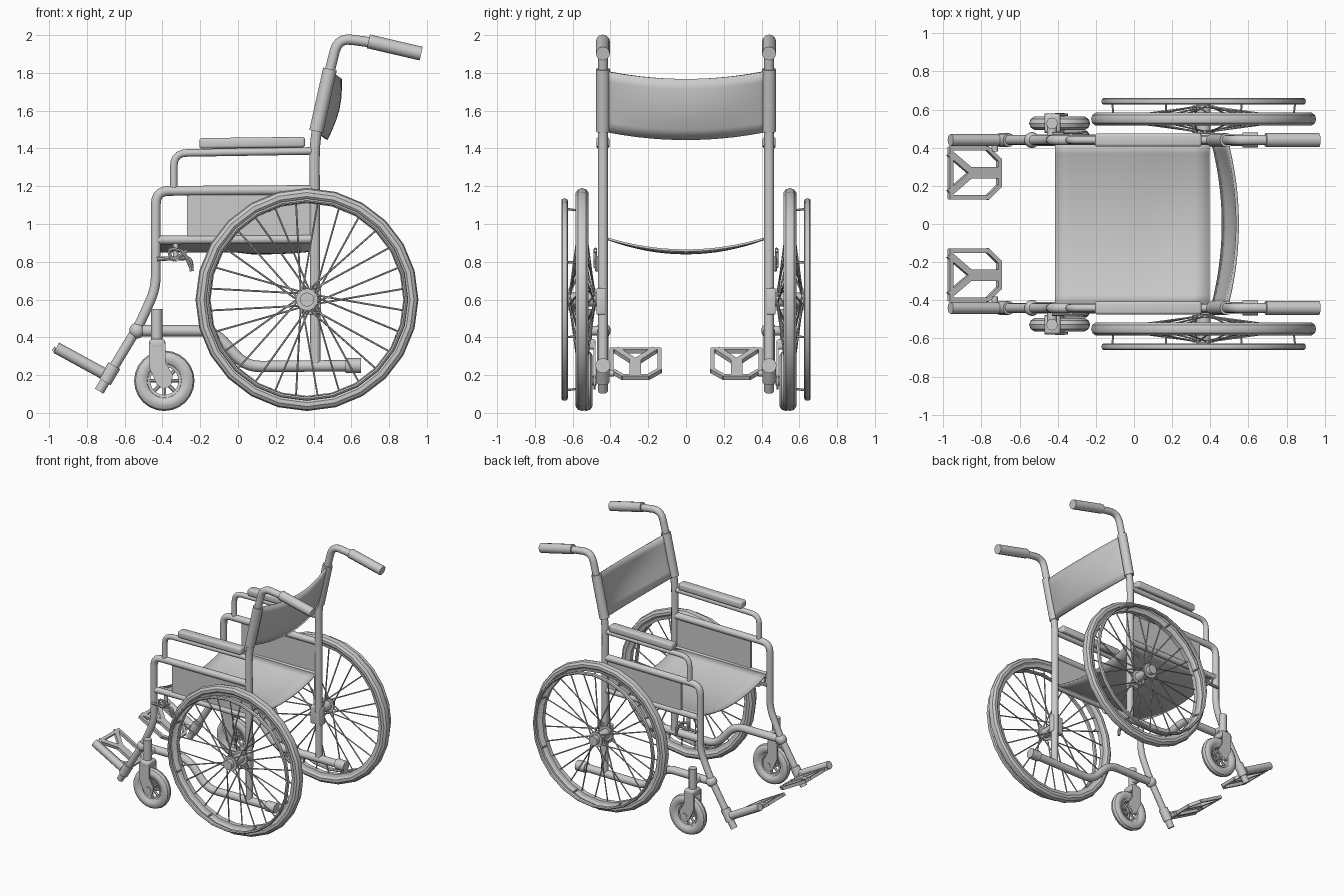
import bpy, bmesh, math
from mathutils import Vector, Matrix

if "Cube" in bpy.data.objects:
    bpy.data.objects.remove(bpy.data.objects["Cube"])

grey = bpy.data.materials.new("plain_grey")
grey.use_nodes = True
COLOUR = (0.6, 0.6, 0.6, 1)
grey.diffuse_color = COLOUR
grey.node_tree.nodes["Principled BSDF"].inputs["Base Color"].default_value = COLOUR

SIDE = 0.44     # y of the side frames


def finish(name, bm, mirror=True, angle=35):
    bmesh.ops.recalc_face_normals(bm, faces=bm.faces)
    mesh = bpy.data.meshes.new(name)
    bm.to_mesh(mesh)
    bm.free()
    mesh.materials.append(grey)
    ob = bpy.data.objects.new(name, mesh)
    bpy.context.collection.objects.link(ob)
    bpy.ops.object.select_all(action='DESELECT')
    ob.select_set(True)
    bpy.context.view_layer.objects.active = ob
    bpy.ops.object.shade_smooth_by_angle(angle=math.radians(angle))
    if mirror:
        mod = ob.modifiers.new("both_sides", 'MIRROR')
        mod.use_axis = (False, True, False)
    return ob


def fillet(pts, radius):
    """Round the inner corners of a polyline."""
    out = [pts[0]]
    for a, p, b in zip(pts, pts[1:], pts[2:]):
        d = min(radius, (a - p).length * 0.48, (b - p).length * 0.48)
        s, e = p + (a - p).normalized() * d, p + (b - p).normalized() * d
        for i in range(6):
            t = i / 5
            out.append(s * (1 - t) ** 2 + p * 2 * t * (1 - t) + e * t * t)
    return out + [pts[-1]]


def tube(name, pts, r, bend=0.08, sides=12, y=SIDE):
    """Bent tube through (x, z) points in the plane of a side frame."""
    path = fillet([Vector((x, y, z)) for x, z in pts], bend)
    bm = bmesh.new()
    rings = []
    across = Vector((0, 1, 0))
    for i, p in enumerate(path):
        along = (path[min(i + 1, len(path) - 1)] - path[max(i - 1, 0)]).normalized()
        up = along.cross(across)
        rings.append([bm.verts.new(p + r * (math.cos(a) * across + math.sin(a) * up))
                      for a in (math.tau * k / sides for k in range(sides))])
    for a, b in zip(rings, rings[1:]):
        for k in range(sides):
            j = (k + 1) % sides
            bm.faces.new((a[k], a[j], b[j], b[k]))
    bm.faces.new(rings[0])
    bm.faces.new(rings[-1])
    return finish(name, bm)


def rods(name, items, sides=12):
    """Straight cylinders, each given as start, end, radius."""
    bm = bmesh.new()
    for a, b, r in items:
        a, b = Vector(a), Vector(b)
        m = Matrix.Translation((a + b) / 2) @ (b - a).to_track_quat('Z', 'Y').to_matrix().to_4x4()
        bmesh.ops.create_cone(bm, cap_ends=True, segments=sides, radius1=r, radius2=r,
                              depth=(b - a).length, matrix=m)
    return finish(name, bm)


def box(name, lo, hi, bevel=0.0, tilt=0.0):
    lo, hi = Vector(lo), Vector(hi)
    bm = bmesh.new()
    m = Matrix.Translation((lo + hi) / 2) @ Matrix.Rotation(tilt, 4, 'Y') @ Matrix.Diagonal((*(hi - lo), 1))
    bmesh.ops.create_cube(bm, size=1, matrix=m)
    if bevel:
        bmesh.ops.bevel(bm, geom=bm.edges[:], offset=bevel, segments=3, affect='EDGES', profile=0.5)
    return finish(name, bm)


def lathe(name, centre, profile, segs=24):
    """Closed (radius, y offset) loop turned about a sideways axle."""
    bm = bmesh.new()
    c = Vector(centre)
    rings = []
    for i in range(segs):
        a = math.tau * i / segs
        rings.append([bm.verts.new(c + Vector((r * math.cos(a), y, r * math.sin(a)))) for r, y in profile])
    n = len(profile)
    for i in range(segs):
        a, b = rings[i], rings[(i + 1) % segs]
        for k in range(n):
            j = (k + 1) % n
            bm.faces.new((a[k], a[j], b[j], b[k]))
    return finish(name, bm)


def oval(r, dr, dy, n=10):
    return [(r + dr * math.cos(math.tau * k / n), dy * math.sin(math.tau * k / n)) for k in range(n)]


def ball(name, centre, r):
    bm = bmesh.new()
    bmesh.ops.create_uvsphere(bm, u_segments=14, v_segments=8, radius=r, matrix=Matrix.Translation(centre))
    return finish(name, bm)


def sheet(name, point, nu, nv, thick):
    """Cloth panel from a point function of u, v in 0..1, made solid."""
    bm = bmesh.new()
    g = [[bm.verts.new(point(i / nu, j / nv)) for j in range(nv + 1)] for i in range(nu + 1)]
    for i in range(nu):
        for j in range(nv):
            bm.faces.new((g[i][j], g[i + 1][j], g[i + 1][j + 1], g[i][j + 1]))
    ob = finish(name, bm, mirror=False)
    mod = ob.modifiers.new("thickness", 'SOLIDIFY')
    mod.thickness = thick
    mod.offset = 0


# Side frames
tube("back_post", [(0.41, 0.25), (0.405, 1.45), (0.49, 1.83), (0.53, 1.985), (0.68, 1.965), (0.75, 1.95)], 0.027, 0.11)
tube("back_sleeve", [(0.414, 1.49), (0.487, 1.82)], 0.037)
tube("push_grip", [(0.69, 1.967), (0.97, 1.902)], 0.037)
tube("front_frame", [(0.4, 1.18), (-0.435, 1.175), (-0.435, 0.66), (-0.52, 0.47), (-0.735, 0.115)], 0.026, 0.07)
tube("seat_rail", [(-0.43, 0.915), (0.4, 0.92)], 0.023)
tube("lower_frame", [(-0.54, 0.435), (-0.13, 0.435), (0.04, 0.245), (0.6, 0.25)], 0.03, 0.08)
tube("lower_frame_cap", [(0.57, 0.25), (0.65, 0.25)], 0.04)
tube("armrest_tube", [(-0.34, 1.18), (-0.34, 1.375), (0.4, 1.387)], 0.02, 0.07)
box("arm_pad", (-0.205, 0.405, 1.402), (0.355, 0.475, 1.458), 0.015, -0.012)
box("side_guard", (-0.27, 0.432, 0.93), (0.39, 0.448, 1.165))
ball("frame_joint", (-0.535, SIDE, 0.435), 0.042)
tube("leg_collar", [(-0.655, 0.25), (-0.705, 0.165)], 0.036)

# Cloth seat and backrest
def seat_point(u, v):
    y = -1 + 2 * v
    sag = 0.03 + 0.05 * math.sin(math.pi * (0.25 + 0.75 * (1 - u))) if u > 0.5 else 0.07
    return (-0.415 + 0.81 * u, y * 0.425, 0.925 - sag * (1 - y * y))


def back_point(u, v):
    y = -1 + 2 * v
    bow = (1 - y * y) * (0.055 + 0.025 * math.sin(math.pi * u))
    return (0.412 + 0.075 * u + bow, y * 0.43, 1.49 + 0.32 * u - 0.042 * (1 - y * y))


sheet("seat", seat_point, 10, 16, 0.012)
sheet("backrest", back_point, 6, 20, 0.016)

# Drive wheels
WX, WY, WZ = 0.365, 0.55, 0.6
hub = (WX, WY, WZ)


def on_wheel(r, a, y):
    return (WX + r * math.cos(a), y, WZ + r * math.sin(a))


lathe("drive_tyre", hub, oval(0.556, 0.034, 0.036))
lathe("drive_rim", hub, [(0.51, -0.018), (0.535, -0.024), (0.535, 0.024), (0.51, 0.018)])
lathe("push_rim", (WX, 0.643, WZ), oval(0.525, 0.011, 0.017, 8))
spokes = []
for i in range(28):
    a = math.tau * (i + 0.5) / 28
    twist = 0.7 if i // 2 % 2 else -0.7
    spokes.append((on_wheel(0.045, a + twist, 0.485 if i % 2 else 0.615), on_wheel(0.52, a, WY), 0.005))
rods("drive_spokes", spokes, 6)
rods("push_rim_struts", [(on_wheel(0.51, a, 0.56), on_wheel(0.52, a, 0.643), 0.006)
                         for a in (math.tau * (i + 0.5) / 8 for i in range(8))], 6)
rods("drive_hub", [((WX, 0.46, WZ), (WX, 0.655, WZ), 0.037),
                   ((WX, 0.478, WZ), (WX, 0.492, WZ), 0.058),
                   ((WX, 0.608, WZ), (WX, 0.622, WZ), 0.058)], 16)
box("axle_bracket", (0.34, 0.425, 0.52), (0.44, 0.475, 0.66), 0.008)

# Casters
CX, CY, CZ = -0.39, 0.528, 0.17
lathe("caster_tyre", (CX, CY, CZ), oval(0.122, 0.038, 0.036))
lathe("caster_rim", (CX, CY, CZ), [(0.075, -0.02), (0.09, -0.024), (0.09, 0.024), (0.075, 0.02)])
rods("caster_spokes", [((CX, CY, CZ), (CX + 0.08 * math.cos(a), CY, CZ + 0.08 * math.sin(a)), 0.01)
                       for a in (math.tau * i / 8 for i in range(8))], 6)
rods("caster_axle", [((CX, 0.475, CZ), (CX, 0.581, CZ), 0.025)])
rods("caster_stem", [((-0.43, CY, 0.37), (-0.43, CY, 0.55), 0.03),
                     ((-0.43, SIDE, 0.435), (-0.43, CY, 0.435), 0.026)])
box("caster_crown", (-0.47, 0.478, 0.335), (-0.385, 0.578, 0.39), 0.015)
bm = bmesh.new()
outline = [(-0.47, 0.37), (-0.47, 0.24), (-0.43, 0.15), (-0.395, 0.125), (-0.355, 0.145),
           (-0.345, 0.2), (-0.385, 0.27), (-0.385, 0.37)]
for y in (0.478, 0.566):
    face = bm.faces.new([bm.verts.new((x, y, z)) for x, z in outline])
    moved = bmesh.ops.extrude_face_region(bm, geom=[face])["geom"]
    bmesh.ops.translate(bm, vec=(0, 0.012, 0), verts=[v for v in moved if isinstance(v, bmesh.types.BMVert)])
finish("caster_fork", bm)

# Wheel brakes
tube("brake_bar", [(-0.43, 0.815), (-0.25, 0.82), (-0.245, 0.75)], 0.011, 0.03, 8, 0.47)
tube("brake_lever", [(-0.25, 0.77), (-0.29, 0.86), (-0.37, 0.87), (-0.35, 0.8), (-0.27, 0.86)], 0.009, 0.03, 8, 0.48)
rods("brake_mount", [((-0.33, SIDE, 0.92), (-0.33, SIDE, 0.81), 0.014), ((-0.33, SIDE, 0.815), (-0.33, 0.485, 0.815), 0.014)])

# Footrests: side bar plus an open plate made of flat bars
tube("footrest_bar", [(-0.962, 0.345), (-0.715, 0.21)], 0.031)
slope = Matrix.Translation((-0.97, 0, 0.335)) @ Matrix.Rotation(math.radians(29), 4, 'Y')


def flat_bars(name, bars, thick):
    bm = bmesh.new()
    for a, b, w in bars:
        d = Vector(b) - Vector(a)
        m = (slope @ Matrix.Translation(((a[0] + b[0]) / 2, (a[1] + b[1]) / 2, 0))
             @ Matrix.Rotation(math.atan2(d.y, d.x), 4, 'Z')
             @ Matrix.Diagonal((d.length + w * 0.7, w, thick, 1)))
        bmesh.ops.create_cube(bm, size=1, matrix=m)
    finish(name, bm)


rim = [(0.01, 0.14), (0.23, 0.14), (0.3, 0.2), (0.3, 0.335), (0.23, 0.395), (0.01, 0.395)]
bars = [(a, b, 0.022) for a, b in zip(rim, rim[1:] + rim[:1])]
bars += [((0.01, 0.17), (0.14, 0.268), 0.035), ((0.01, 0.365), (0.14, 0.268), 0.035),
         ((0.14, 0.268), (0.29, 0.268), 0.06)]
flat_bars("footplate", bars, 0.024)
rods("footplate_hinge", [((-0.73, 0.38, 0.21), (-0.73, SIDE, 0.21), 0.018)])
